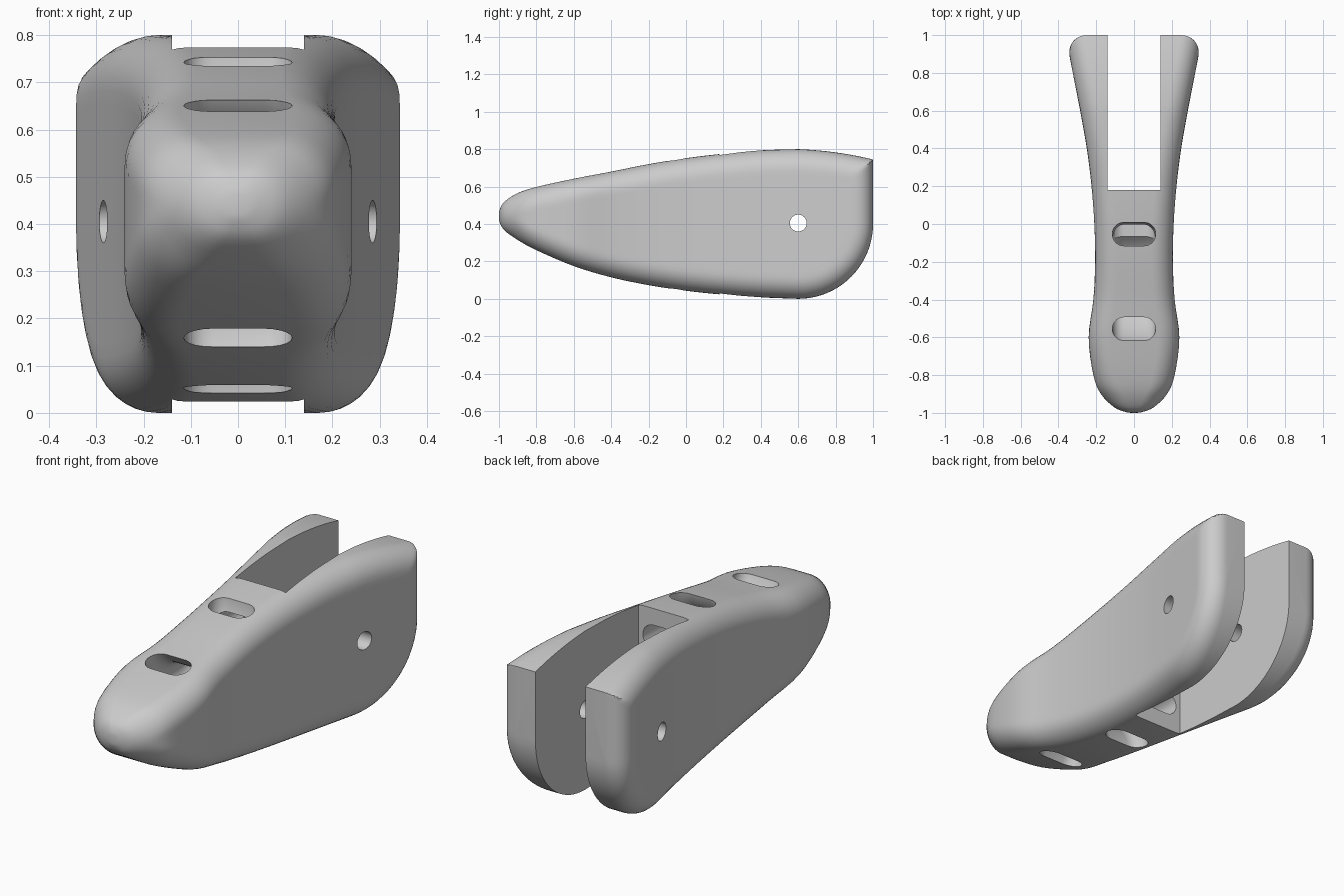
import bpy, bmesh, math
from mathutils import Vector

cube = bpy.data.objects.get("Cube")
if cube:
    bpy.data.objects.remove(cube, do_unlink=True)

FILLET = 0.115
SIDE_STEPS = 32

# Body stations from the nose to the widest height: y, half width, bottom, top
NOSE_KEYS = [
    (-1, .01, .43, .45), (-.995, .045, .405, .48), (-.97, .105, .365, .52),
    (-.9, .175, .315, .565), (-.8, .215, .26, .598), (-.6, .24, .175, .642),
    (-.4, .215, .115, .68), (-.2, .206, .073, .72), (0, .21, .043, .752),
    (.2, .225, .022, .776), (.4, .25, .008, .794), (.6, .285, 0, .8)]


def new_object(name, bm):
    bmesh.ops.recalc_face_normals(bm, faces=bm.faces)
    mesh = bpy.data.meshes.new(name)
    bm.to_mesh(mesh)
    bm.free()
    obj = bpy.data.objects.new(name, mesh)
    bpy.context.collection.objects.link(obj)
    return obj


def loft(name, rings):
    """Skin closed rings of equal length and cap both ends."""
    bm = bmesh.new()
    loops = [[bm.verts.new(p) for p in ring] for ring in rings]
    for a, b in zip(loops, loops[1:]):
        for i in range(len(a)):
            j = (i + 1) % len(a)
            bm.faces.new((a[i], a[j], b[j], b[i]))
    bm.faces.new(loops[0])
    bm.faces.new(loops[-1])
    return new_object(name, bm)


def smooth_keys(keys, steps):
    """Catmull-Rom interpolation through the station keys."""
    pts = [Vector(k) for k in keys]
    pts = [pts[0]] + pts + [pts[-1] * 2 - pts[-2]]
    out = []
    for a, b, c, d in zip(pts, pts[1:], pts[2:], pts[3:]):
        for s in range(steps):
            t = s / steps
            out.append((b * 2 + (c - a) * t + (a * 2 - b * 5 + c * 4 - d) * t**2
                        + (b * 3 - a - c * 3 + d) * t**3) / 2)
    return out


def section(y, w, low, high):
    """Rounded cross-section whose fillet follows the side outline."""
    r = min(FILLET, w, (high - low) / 2)
    right = []
    for k in range(SIDE_STEPS + 1):
        z = (low + high) / 2 - (high - low) / 2 * math.cos(math.pi * k / SIDE_STEPS)
        d = min(high - z, z - low, 1 - y)
        if y > .6 and z < .4:
            d = min(d, .4 - math.hypot(y - .6, z - .4))
        e = r - min(max(d, 0), r)
        right.append((w - r + math.sqrt(max(r * r - e * e, 0)), y, z))
    return right + [(-x, y, z) for x, y, z in reversed(right)]


# Body: tapered nose, then a tail with a quarter-round lower corner
stations = smooth_keys(NOSE_KEYS, 4)
TAIL = 20
for i in range(TAIL + 1):
    t = math.pi / 2 * i / TAIL
    u = .4 * math.sin(t)
    stations.append((.6 + u, .285 + .195 * u, .4 - .4 * math.cos(t),
                     .8 - .034 * u - .26 * u * u))
body = loft("body", [section(*s) for s in stations])


def tunnel(name, path):
    """Sweep a flat, round-ended slot along a path in the y-z plane."""
    half, thick, n = .115, .06, 10
    outline = []
    for side in (1, -1):
        for k in range(n + 1):
            a = math.pi * k / n - math.pi / 2
            outline.append((side * (half - thick + thick * math.cos(a)),
                            side * thick * math.sin(a)))
    rings = []
    for i, p in enumerate(path):
        q0, q1 = path[max(i - 1, 0)], path[min(i + 1, len(path) - 1)]
        run = (Vector(q1) - Vector(q0)).normalized()
        rings.append([(x, p[0] - run.y * h, p[1] + run.x * h) for x, h in outline])
    return loft(name, rings)


cutters = []

# Open fork slot at the back
bm = bmesh.new()
bmesh.ops.create_cube(bm, size=1)
for v in bm.verts:
    v.co = (v.co.x * .28, .18 + (v.co.y + .5), v.co.z * 2 + .4)
cutters.append(new_object("fork_cutter", bm))

# Pivot hole through both fork arms
pin = [[(x, .6 + .045 * math.cos(a), .405 + .045 * math.sin(a))
        for a in (math.tau * k / 32 for k in range(32))] for x in (-.5, .5)]
cutters.append(loft("pin_cutter", pin))

# Curved strap tunnels above and below, each met by one from the fork wall
for label, sign in (("upper", 1), ("lower", -1)):
    def flip(y, z):
        return (y, .4 + sign * (z - .4))
    arc = [flip(-.59, .95)]
    for k in range(25):
        a = math.pi + math.pi * k / 24
        arc.append(flip(-.32 + .27 * math.cos(a), .78 + .27 * math.sin(a)))
    arc.append(flip(-.05, .95))
    cutters.append(tunnel(label + "_arc_cutter", arc))
    cutters.append(tunnel(label + "_wall_cutter", [flip(-.09, .63), flip(.3, .63)]))

for cutter in cutters:
    mod = body.modifiers.new(cutter.name, "BOOLEAN")
    mod.operation = "DIFFERENCE"
    mod.solver = "EXACT"
    mod.object = cutter

# Apply the cuts and remove the helpers
bpy.context.view_layer.update()
graph = bpy.context.evaluated_depsgraph_get()
cut_mesh = bpy.data.meshes.new_from_object(body.evaluated_get(graph))
body.modifiers.clear()
body.data = cut_mesh
for cutter in cutters:
    bpy.data.objects.remove(cutter, do_unlink=True)

# Material
grey = bpy.data.materials.new("plain_grey")
grey.use_nodes = True
colour = (.6, .6, .6, 1)
grey.diffuse_color = colour
grey.node_tree.nodes["Principled BSDF"].inputs["Base Color"].default_value = colour
body.data.materials.clear()
body.data.materials.append(grey)

bpy.ops.object.select_all(action="DESELECT")
body.select_set(True)
bpy.context.view_layer.objects.active = body
bpy.ops.object.shade_smooth_by_angle(angle=math.radians(32))
